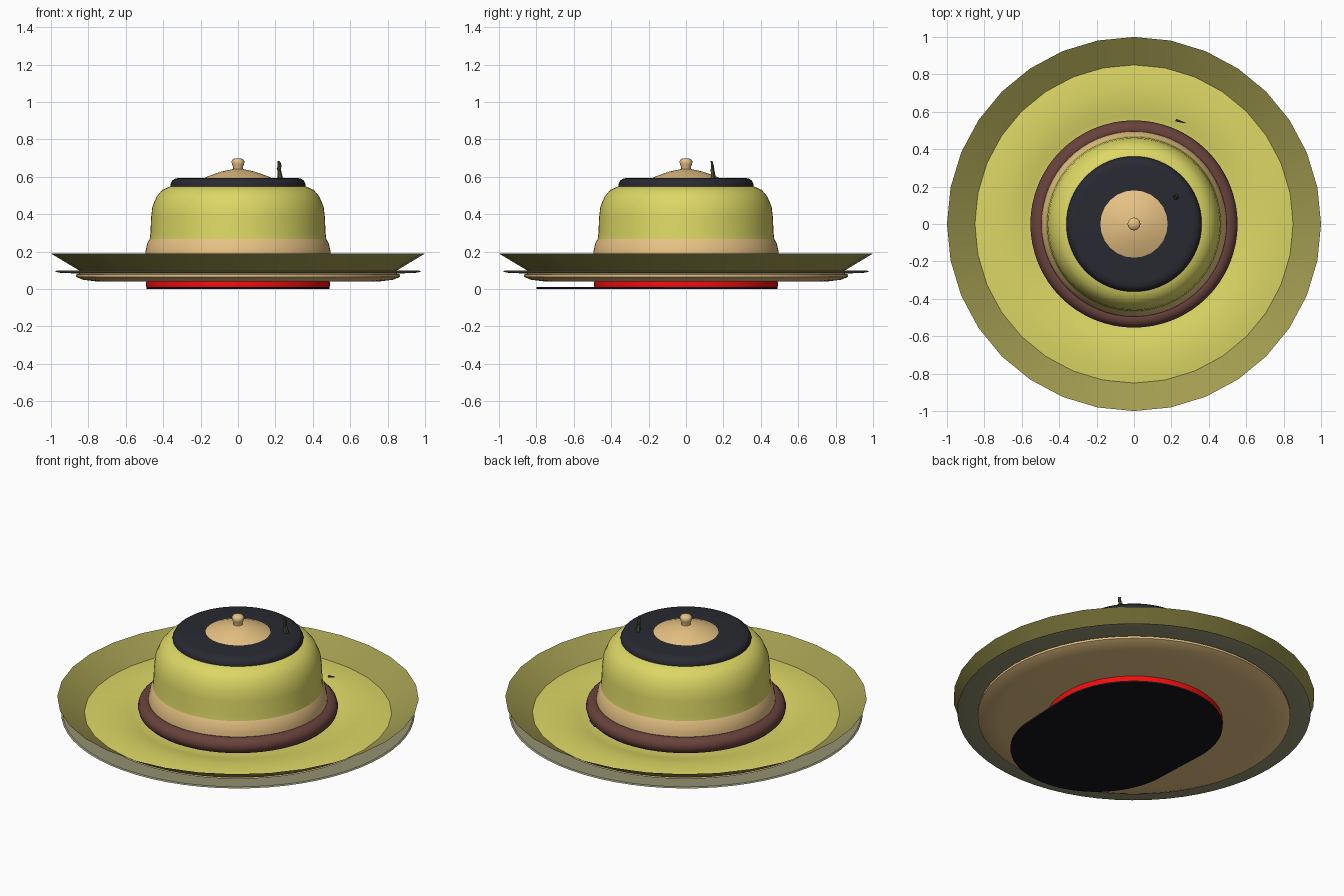
import bpy, bmesh, math, random
from mathutils import Vector

if "Cube" in bpy.data.objects:
    bpy.data.objects.remove(bpy.data.objects["Cube"])

random.seed(3)


def material(name, rgb):
    m = bpy.data.materials.new(name)
    m.diffuse_color = (*rgb, 1)
    m.use_nodes = True
    m.node_tree.nodes["Principled BSDF"].inputs["Base Color"].default_value = m.diffuse_color
    return m


YELLOW = material("yellow_felt", (0.72, 0.68, 0.13))
OLIVE = material("olive_felt", (0.36, 0.33, 0.08))
GREY = material("grey_olive", (0.30, 0.29, 0.17))
TAN = material("tan", (0.80, 0.54, 0.23))
BROWN = material("brown", (0.14, 0.055, 0.045))
NAVY = material("navy", (0.022, 0.022, 0.032))
RED = material("red", (0.90, 0.004, 0.004))
BLACK = material("black", (0.008, 0.008, 0.011))
LEAF = material("leaf", (0.07, 0.07, 0.025))


def finish(bm, name, mat, angle=35):
    bmesh.ops.remove_doubles(bm, verts=bm.verts, dist=1e-5)
    bmesh.ops.recalc_face_normals(bm, faces=bm.faces)
    me = bpy.data.meshes.new(name)
    bm.to_mesh(me)
    bm.free()
    me.materials.append(mat)
    ob = bpy.data.objects.new(name, me)
    bpy.context.collection.objects.link(ob)
    bpy.ops.object.select_all(action='DESELECT')
    ob.select_set(True)
    bpy.context.view_layer.objects.active = ob
    bpy.ops.object.shade_smooth_by_angle(angle=math.radians(angle))
    return ob


def lathe(name, profile, mat, sides=32, angle=35):
    """Spin an (r, z) profile round the z axis."""
    bm = bmesh.new()
    vs = [bm.verts.new((r, 0, z)) for r, z in profile]
    es = [bm.edges.new(p) for p in zip(vs, vs[1:])]
    bmesh.ops.spin(bm, geom=vs + es, cent=(0, 0, 0), axis=(0, 0, 1),
                   angle=2 * math.pi, steps=sides, use_duplicate=False)
    return finish(bm, name, mat, angle)


def blade(name, base, tip, width, mat):
    """Thin tapered leaf from base to tip."""
    base, tip = Vector(base), Vector(tip)
    axis = tip - base
    bm = bmesh.new()
    bmesh.ops.create_cone(bm, segments=5, radius1=width, radius2=width * 0.25,
                          depth=axis.length, cap_ends=True)
    rot = Vector((0, 0, 1)).rotation_difference(axis).to_matrix()
    for v in bm.verts:
        v.co = rot @ v.co + (base + tip) / 2
    return finish(bm, name, mat)


# Brim: upturned rim, dished upper surface, thin flange and underside plate
lathe("brim_rim", [(0.85, 0.10), (1.0, 0.19)], OLIVE)
lathe("brim_top", [(0.47, 0.08), (0.54, 0.082), (0.58, 0.09), (0.63, 0.102),
                   (0.70, 0.108), (0.78, 0.108), (0.852, 0.10)], YELLOW, 64)
lathe("brim_flange", [(0.85, 0.083), (0.95, 0.087), (0.978, 0.093),
                      (0.97, 0.099), (0.85, 0.095)], GREY, 64)
lathe("brim_underside", [(0, 0.04), (0.75, 0.04), (0.83, 0.05), (0.865, 0.065),
                         (0.865, 0.078), (0.84, 0.085)], TAN, 64)

# Crown: tan base, yellow dome
lathe("crown_base", [(0.50, 0.10), (0.495, 0.20), (0.485, 0.245), (0.471, 0.27)],
      TAN, 64)
dome = lathe("crown_dome", [(0.472, 0.268), (0.468, 0.30), (0.465, 0.38),
                            (0.458, 0.44), (0.435, 0.495), (0.405, 0.53),
                            (0.36, 0.55), (0.30, 0.553)], YELLOW, 64, 60)

# Rolled band round the crown
lathe("crown_band", [(0.508 + 0.046 * math.cos(i * math.pi / 6),
                      0.14 + 0.046 * math.sin(i * math.pi / 6))
                     for i in range(13)], BROWN, 64, 60)

# Top disc, shallow cap and knob
lathe("top_disc", [(0.34, 0.543), (0.36, 0.547), (0.362, 0.56), (0.352, 0.58),
                   (0.335, 0.592), (0.31, 0.594), (0, 0.594)], NAVY, 64, 50)
lathe("top_cap", [(0.185, 0.592), (0.15, 0.607), (0.09, 0.628), (0.03, 0.641),
                  (0, 0.642)], TAN, 24)
lathe("top_knob", [(0.026, 0.635), (0.026, 0.655), (0.033, 0.668), (0.034, 0.685),
                   (0.026, 0.696), (0, 0.70)], TAN, 24, 60)

# Red inner band
lathe("inner_band", [(0, 0.01), (0.49, 0.01), (0.492, 0.025), (0.49, 0.042)], RED, 64)

# Flat rounded sole reaching forward
bm = bmesh.new()
N = 32
outline = [(0.49 * math.cos(i * math.pi / N), 0.49 * math.sin(i * math.pi / N))
           for i in range(N + 1)]
outline += [(-0.475 * math.cos(i * math.pi / N), -0.325 - 0.475 * math.sin(i * math.pi / N))
            for i in range(N + 1)]
face = bm.faces.new([bm.verts.new((x, y, 0)) for x, y in outline])
ext = bmesh.ops.extrude_face_region(bm, geom=[face])
for g in ext["geom"]:
    if isinstance(g, bmesh.types.BMVert):
        g.co.z = 0.01
finish(bm, "front_sole", BLACK)

# Small sprig on top, with a loose leaf behind the band
blade("sprig_stem", (0.225, 0.145, 0.59), (0.215, 0.138, 0.685), 0.016, LEAF)
for i in range(8):
    z = 0.595 + i * 0.009
    dx, dy = random.uniform(-0.012, 0.012), random.uniform(-0.012, 0.012)
    blade(f"sprig_leaf_{i + 1}", (0.222, 0.143, z), (0.22 + dx, 0.141 + dy, z + 0.026),
          0.008, LEAF)
blade("loose_leaf", (0.225, 0.555, 0.17), (0.275, 0.54, 0.185), 0.008, LEAF)
